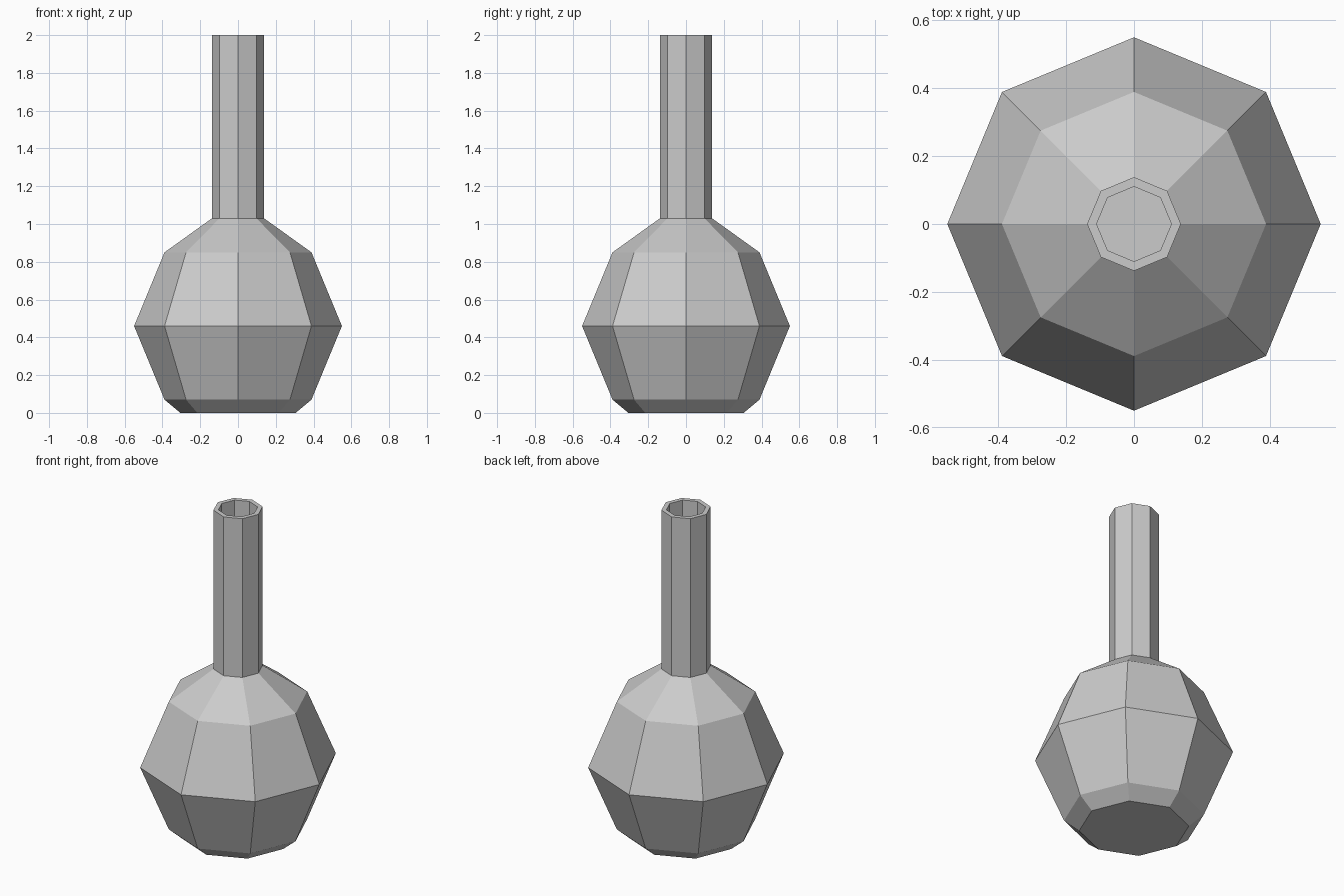
import bpy, bmesh
from math import cos, sin, pi

if "Cube" in bpy.data.objects:
    bpy.data.objects.remove(bpy.data.objects["Cube"])

SIDES = 8

# Lathe profile (radius, height): outer wall upwards, rim, inner wall downwards
outer = [(0.305, 0.0), (0.389, 0.07), (0.55, 0.46), (0.389, 0.85), (0.138, 1.03), (0.138, 2.0)]
inner = [(0.11, 2.0), (0.11, 1.013), (0.368, 0.828), (0.518, 0.46), (0.368, 0.09), (0.295, 0.03)]


def lathe(name, profile):
    bm = bmesh.new()
    rings = [[bm.verts.new((r * cos(2 * pi * i / SIDES), r * sin(2 * pi * i / SIDES), z))
              for i in range(SIDES)] for r, z in profile]
    for a, b in zip(rings, rings[1:]):
        for i in range(SIDES):
            j = (i + 1) % SIDES
            bm.faces.new((a[i], a[j], b[j], b[i]))
    # Flat base underneath and flat floor inside
    bm.faces.new(rings[0][::-1])
    bm.faces.new(rings[-1])
    bmesh.ops.recalc_face_normals(bm, faces=bm.faces)
    mesh = bpy.data.meshes.new(name)
    bm.to_mesh(mesh)
    bm.free()
    obj = bpy.data.objects.new(name, mesh)
    bpy.context.collection.objects.link(obj)
    return obj


# Hollow round-bodied flask with a long open neck
lathe("flask", outer + inner)
